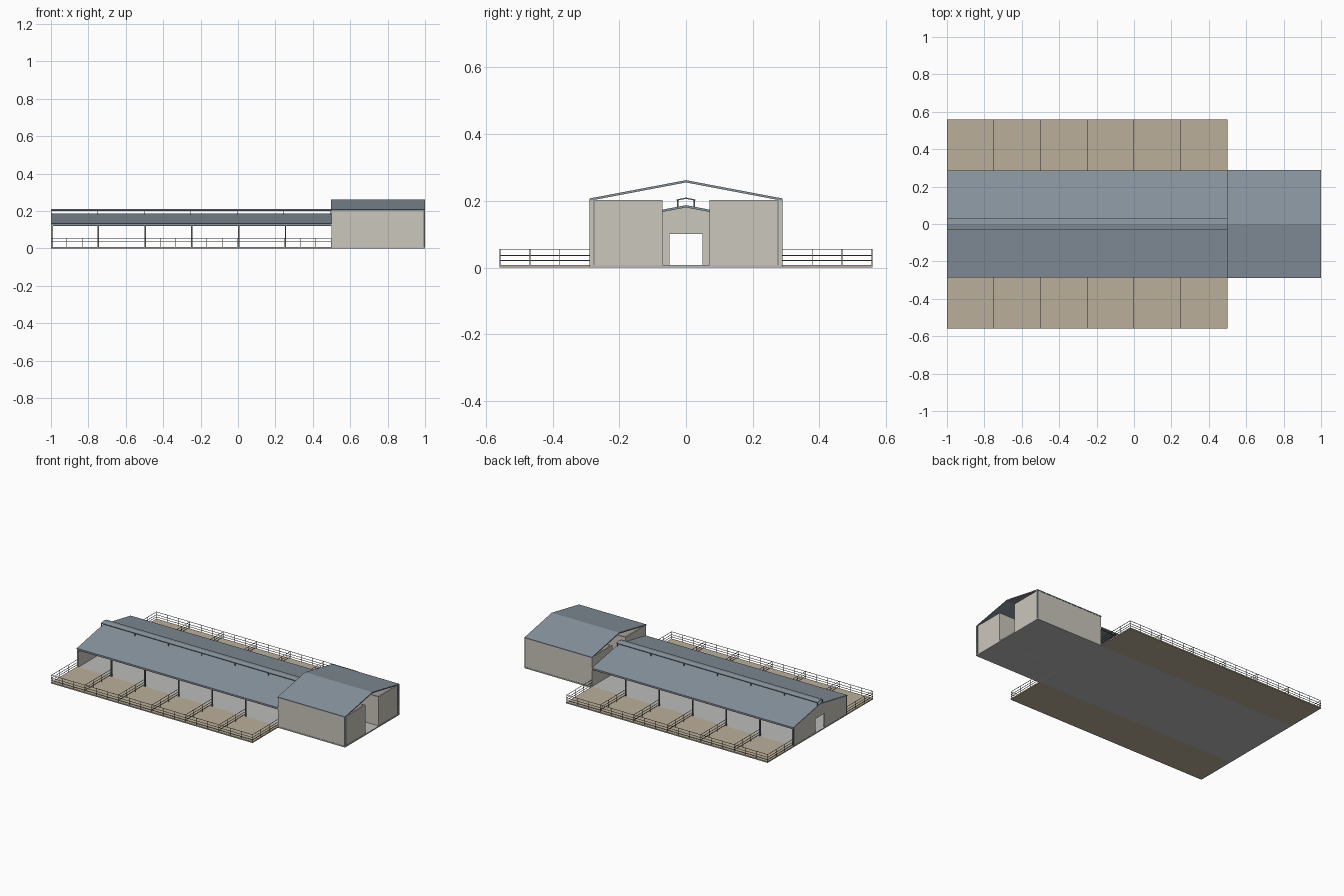
import bpy, bmesh

if "Cube" in bpy.data.objects:
    bpy.data.objects.remove(bpy.data.objects["Cube"])


def material(name, rgb):
    m = bpy.data.materials.new(name)
    m.diffuse_color = (*rgb, 1)
    m.use_nodes = True
    m.node_tree.nodes["Principled BSDF"].inputs["Base Color"].default_value = m.diffuse_color
    return m


ROOF = material("roof_sheet", (0.25, 0.30, 0.35))
WALL = material("wall_panel", (0.60, 0.57, 0.51))
YARD = material("yard_ground", (0.50, 0.43, 0.32))
SLAB = material("concrete", (0.50, 0.50, 0.49))
STEEL = material("steel", (0.16, 0.17, 0.18))


def boxes(name, ranges, mat):
    """One object made of axis-aligned boxes (x0, x1, y0, y1, z0, z1)."""
    bm = bmesh.new()
    for x0, x1, y0, y1, z0, z1 in ranges:
        vs = bmesh.ops.create_cube(bm, size=1)["verts"]
        for v in vs:
            v.co = ((x0 + x1) / 2 + v.co.x * (x1 - x0),
                    (y0 + y1) / 2 + v.co.y * (y1 - y0),
                    (z0 + z1) / 2 + v.co.z * (z1 - z0))
    return finish(name, bm, mat)


def extrude_x(name, profile, x0, x1, mat):
    """Extrude a closed (y, z) profile from x0 to x1."""
    bm = bmesh.new()
    face = bm.faces.new([bm.verts.new((x0, y, z)) for y, z in profile])
    ext = bmesh.ops.extrude_face_region(bm, geom=[face])["geom"]
    bmesh.ops.translate(bm, vec=(x1 - x0, 0, 0),
                        verts=[g for g in ext if isinstance(g, bmesh.types.BMVert)])
    return finish(name, bm, mat)


def finish(name, bm, mat):
    bmesh.ops.recalc_face_normals(bm, faces=bm.faces)
    me = bpy.data.meshes.new(name)
    bm.to_mesh(me)
    bm.free()
    me.materials.append(mat)
    ob = bpy.data.objects.new(name, me)
    bpy.context.collection.objects.link(ob)
    return ob


def gable_roof(name, half, eave, ridge, t, x0, x1):
    extrude_x(name, [(-half, eave), (0, ridge), (half, eave),
                     (half, eave - t), (0, ridge - t), (-half, eave - t)], x0, x1, ROOF)


def both(r):
    """A box and its mirror image across y = 0."""
    x0, x1, y0, y1, z0, z1 = r
    return [r, (x0, x1, -y1, -y0, z0, z1)]


FLOOR = 0.008

# ground slabs
boxes("barn_floor", [(-1, 0.5, -0.285, 0.285, 0, FLOOR)], SLAB)
boxes("hall_floor", [(0.5, 1, -0.29, 0.29, 0, FLOOR)], SLAB)
boxes("yards", both((-1, 0.5, 0.285, 0.56, 0, FLOOR)), YARD)

# roofs
gable_roof("barn_roof", 0.287, 0.133, 0.187, 0.007, -1, 0.5)
gable_roof("hall_roof", 0.29, 0.207, 0.262, 0.007, 0.498, 1)
gable_roof("ridge_vent_cap", 0.029, 0.204, 0.210, 0.004, -1, 0.5)
boxes("ridge_vent_posts",
      [b for i in range(7) for b in both((-1 + i * 0.2485, -0.996 + i * 0.2485, 0.023, 0.027, 0.178, 0.203))],
      STEEL)

# barn far end wall with doorway
extrude_x("barn_end_wall",
          [(-0.283, 0), (-0.05, 0), (-0.05, 0.10), (0.05, 0.10), (0.05, 0),
           (0.283, 0), (0.283, 0.127), (0, 0.181), (-0.283, 0.127)], -0.998, -0.988, WALL)

# barn posts and eave beams
boxes("barn_posts",
      [b for i in range(6) for b in both((-1 + i * 0.25, -0.993 + i * 0.25, 0.276, 0.283, 0, 0.128))], STEEL)
boxes("eave_beams", both((-1, 0.5, 0.276, 0.283, 0.119, 0.127)), STEEL)

# hall: outer walls, end panels beside the passage, passage walls
hall = both((0.5, 1, 0.278, 0.288, 0, 0.203))
hall += both((0.988, 0.997, 0.07, 0.278, 0, 0.203))
hall += both((0.5, 0.509, 0.07, 0.278, 0, 0.203))
hall += both((0.509, 0.988, 0.07, 0.078, 0, 0.203))
boxes("hall_walls", hall, WALL)
boxes("hall_corner_posts",
      both((0.992, 1, 0.275, 0.289, 0, 0.204)), STEEL)

# yard fences: outer run, ends and dividers, mirrored
R = 0.0011
RAILS = (0.021, 0.036, 0.055)
fence = []
for z in RAILS:
    fence += both((-1, 0.5, 0.558 - R, 0.558 + R, z - R, z + R))
for i in range(19):
    x = -0.9985 + i * 1.497 / 18
    fence += both((x - R, x + R, 0.558 - R, 0.558 + R, FLOOR, 0.056))
for i in range(7):
    x = -0.9985 + i * 1.497 / 6
    for z in RAILS:
        fence += both((x - R, x + R, 0.285, 0.558, z - R, z + R))
    for y in (0.38, 0.468):
        fence += both((x - R, x + R, y - R, y + R, FLOOR, 0.056))
boxes("yard_fences", fence, STEEL)
